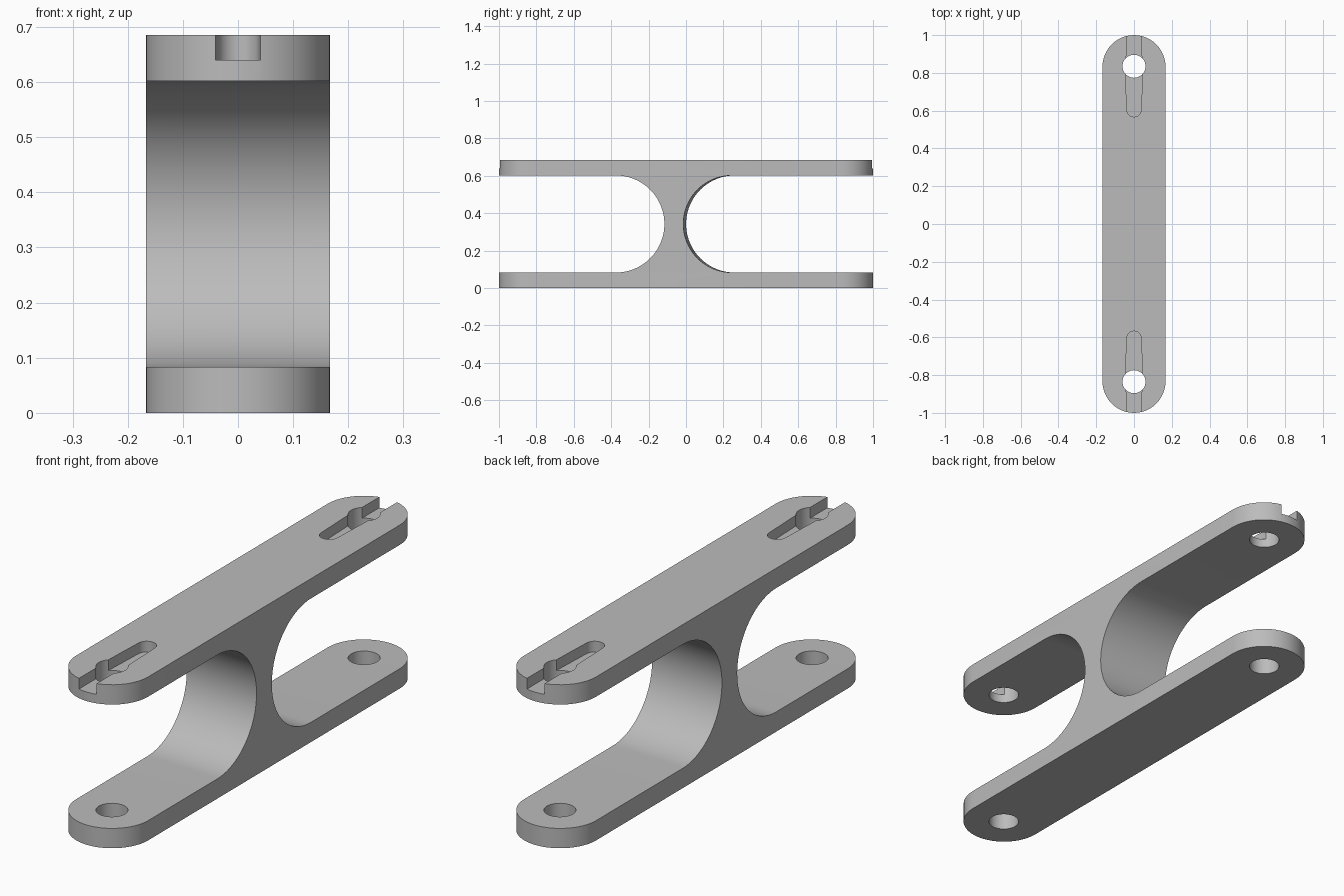
import bpy, bmesh
from math import sin, cos, pi
from mathutils import Vector

HALF_W, HEIGHT, PLATE = 0.167, 0.685, 0.083
HOLE_Y = 0.835

if "Cube" in bpy.data.objects:
    bpy.data.objects.remove(bpy.data.objects["Cube"], do_unlink=True)

grey = bpy.data.materials.new("Plain grey")
grey.use_nodes = True
grey.diffuse_color = (0.5, 0.5, 0.5, 1)
grey.node_tree.nodes["Principled BSDF"].inputs["Base Color"].default_value = (0.5, 0.5, 0.5, 1)


def arc(cx, cy, r, start, end, n):
    """Points along a circular arc."""
    return [(cx + r * cos(start + (end - start) * i / n),
             cy + r * sin(start + (end - start) * i / n)) for i in range(n + 1)]


def prism(name, bottom, top):
    """Solid between two matching loops of 3D points."""
    bm = bmesh.new()
    a = [bm.verts.new(p) for p in bottom]
    b = [bm.verts.new(p) for p in top]
    bm.faces.new(a)
    bm.faces.new(b)
    for i in range(len(a)):
        j = (i + 1) % len(a)
        bm.faces.new((a[i], a[j], b[j], b[i]))
    bmesh.ops.recalc_face_normals(bm, faces=bm.faces)
    mesh = bpy.data.meshes.new(name)
    bm.to_mesh(mesh)
    bm.free()
    mesh.materials.append(grey)
    obj = bpy.data.objects.new(name, mesh)
    bpy.context.collection.objects.link(obj)
    return obj


def upright(name, outline, z0, z1):
    return prism(name, [(x, y, z0) for x, y in outline], [(x, y, z1) for x, y in outline])


# Stadium-shaped block that becomes both plates and the web
end_y = 1 - HALF_W
outline = arc(0, end_y, HALF_W, 0, pi, 24) + arc(0, -end_y, HALF_W, pi, 2 * pi, 24)
bracket = upright("double_plate_bracket", outline, 0, HEIGHT)
cutters = []

# Round-ended openings that leave a slightly skewed web
radius = (HEIGHT - 2 * PLATE) / 2
for side, centre in ((1, 0.2525), (-1, -0.3675)):
    curve = [(centre - side * radius * sin(t), HEIGHT / 2 + radius * cos(t))
             for t in [pi * i / 40 for i in range(41)]]
    curve += [(side * 1.2, HEIGHT / 2 - radius), (side * 1.2, HEIGHT / 2 + radius)]
    cutters.append(prism("opening_cutter",
                         [(-0.2, y + 0.009, z) for y, z in curve],
                         [(0.2, y - 0.009, z) for y, z in curve]))

# Bolt holes through both plates, and tapered slots in the top plate
for side in (1, -1):
    hole = arc(0, side * HOLE_Y, 0.061, 0, 2 * pi, 32)[:-1]
    cutters.append(upright("hole_cutter", hole, -0.1, HEIGHT + 0.1))
    flank = [(0.041, 1.1), (0.041, 0.89), (0.045, 0.79)]
    slot = flank + arc(0, 0.605, 0.038, 0, -pi, 12) + [(-x, y) for x, y in reversed(flank)]
    slot = [(x, side * y) for x, y in slot]
    cutters.append(upright("slot_cutter", slot, 0.64, HEIGHT + 0.1))

# Cut the block and tidy up
bpy.ops.object.select_all(action="DESELECT")
bpy.context.view_layer.objects.active = bracket
bracket.select_set(True)
for cutter in cutters:
    cutter.hide_render = True
    cut = bracket.modifiers.new("Cut", "BOOLEAN")
    cut.operation = "DIFFERENCE"
    cut.solver = "EXACT"
    cut.object = cutter
    bpy.ops.object.modifier_apply(modifier=cut.name)
for cutter in cutters:
    bpy.data.objects.remove(cutter, do_unlink=True)
bpy.ops.object.shade_smooth_by_angle(angle=pi / 6)
